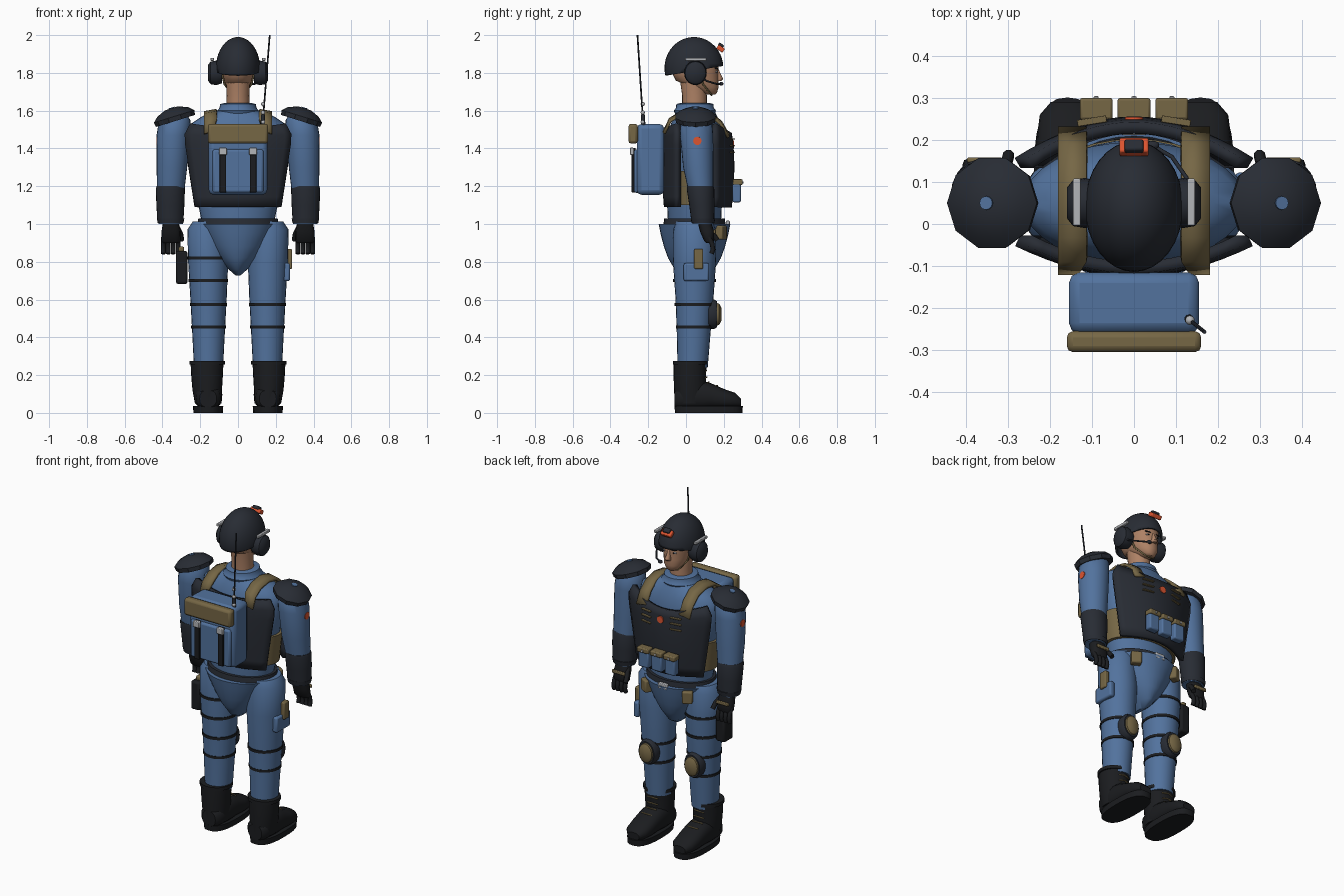
import bpy, bmesh, math
from mathutils import Vector, Matrix


def mat(name, c):
    m = bpy.data.materials.new(name)
    m.diffuse_color = (*c, 1)
    return m


BLUE = mat("blue_cloth", (.085, .17, .34))
BLACK = mat("dark_armour", (.021, .025, .034))
BOOT = mat("boot_black", (.011, .012, .014))
TAN = mat("tan_webbing", (.18, .135, .06))
SKIN = mat("skin", (.42, .22, .13))
GREY = mat("light_metal", (.45, .46, .48))
RED = mat("red", (.72, .09, .03))


def finish(name, bm, m, angle=40, mods=()):
    bmesh.ops.recalc_face_normals(bm, faces=bm.faces)
    me = bpy.data.meshes.new(name)
    bm.to_mesh(me)
    bm.free()
    o = bpy.data.objects.new(name, me)
    bpy.context.collection.objects.link(o)
    me.materials.append(m)
    for kind, props in mods:
        md = o.modifiers.new(kind, kind)
        for k, v in props.items():
            setattr(md, k, v)
    bpy.ops.object.select_all(action='DESELECT')
    o.select_set(True)
    bpy.context.view_layer.objects.active = o
    bpy.ops.object.shade_smooth_by_angle(angle=math.radians(angle))
    return o


def loft(name, rings, m, n=24, p=2.0, axis='z', angle=40):
    """Rings are (t, a, b, ra, rb): a superellipse at t along the axis."""
    bm = bmesh.new()
    loops = []
    for t, a, b, ra, rb in rings:
        loop = []
        for i in range(n):
            c, s = math.cos(2 * math.pi * i / n), math.sin(2 * math.pi * i / n)
            u = a + ra * math.copysign(abs(c) ** (2 / p), c)
            v = b + rb * math.copysign(abs(s) ** (2 / p), s)
            co = {'z': (u, v, t), 'y': (u, t, v), 'x': (t, u, v)}[axis]
            loop.append(bm.verts.new(co))
        loops.append(loop)
    for l0, l1 in zip(loops, loops[1:]):
        for i in range(n):
            j = (i + 1) % n
            bm.faces.new((l0[i], l0[j], l1[j], l1[i]))
    bm.faces.new(loops[0])
    bm.faces.new(loops[-1])
    return finish(name, bm, m, angle)


def box(name, loc, size, m, bevel=.008, rot=(0, 0, 0)):
    bm = bmesh.new()
    bmesh.ops.create_cube(bm, size=1)
    bmesh.ops.scale(bm, vec=size, verts=bm.verts)
    o = finish(name, bm, m, mods=[('BEVEL', dict(width=bevel, segments=2))])
    o.location, o.rotation_euler = loc, rot
    return o


def ball(name, loc, scale, m):
    bm = bmesh.new()
    bmesh.ops.create_uvsphere(bm, u_segments=20, v_segments=12, radius=1)
    bmesh.ops.scale(bm, vec=scale, verts=bm.verts)
    bmesh.ops.translate(bm, vec=loc, verts=bm.verts)
    return finish(name, bm, m)


def tube(name, pts, r, m):
    cu = bpy.data.curves.new(name, 'CURVE')
    cu.dimensions, cu.bevel_depth, cu.bevel_resolution, cu.use_fill_caps = '3D', r, 2, True
    sp = cu.splines.new('POLY')
    sp.points.add(len(pts) - 1)
    for q, co in zip(sp.points, pts):
        q.co = (*co, 1)
    o = bpy.data.objects.new(name, cu)
    bpy.context.collection.objects.link(o)
    cu.materials.append(m)
    bpy.ops.object.select_all(action='DESELECT')
    o.select_set(True)
    bpy.context.view_layer.objects.active = o
    bpy.ops.object.convert(target='MESH')
    return o


def sheet(name, rows, m, thick):
    """Solidified grid through rows of points."""
    bm = bmesh.new()
    vs = [[bm.verts.new(c) for c in r] for r in rows]
    for a, b in zip(vs, vs[1:]):
        for i in range(len(a) - 1):
            bm.faces.new((a[i], a[i + 1], b[i + 1], b[i]))
    return finish(name, bm, m, mods=[('SOLIDIFY', dict(thickness=thick, offset=0))])


# Torso, collar, waist and pelvis
loft("torso", [(1.0, 0, .045, .19, .14), (1.1, 0, .045, .21, .145), (1.3, 0, .05, .235, .15),
               (1.47, 0, .05, .265, .145), (1.53, 0, .05, .25, .13), (1.57, 0, .05, .19, .115),
               (1.6, 0, .05, .11, .1)], BLUE, 32)
loft("collar", [(1.585, 0, .047, .105, .105), (1.60, 0, .047, .11, .112), (1.615, 0, .047, .098, .1),
                (1.635, 0, .047, .094, .098), (1.64, 0, .047, .075, .08)], BLUE, 28)
loft("belt", [(.995, 0, .045, .215, .165), (1.03, 0, .045, .21, .16)], BLACK, 32)
loft("pelvis", [(1.0, 0, .045, .215, .19), (.95, 0, .045, .19, .18), (.88, 0, .045, .15, .162),
                (.82, 0, .045, .11, .14), (.76, 0, .045, .05, .105), (.727, 0, .045, .012, .05)], BLUE, 32)
box("belt_buckle", (0, .222, 1.0), (.06, .02, .035), GREY, .004)


# Vest plates: curved front and back armour
def plate(name, edge_y, mid_y, scoop):
    rows = []
    for k in range(9):
        v = k / 8
        w = .222 + .055 * min(1, v * 1.25) - (.03 if k == 8 else 0)
        swell = math.sin(math.pi * (.15 + .7 * v))
        rows.append([(w * u, edge_y + (mid_y - edge_y) * (1 - u * u) * (.75 + .25 * swell),
                      1.09 + .44 * v - scoop * v ** 3 * (1 - u * u))
                     for u in [i / 8 - 1 for i in range(17)]])
    sheet(name, rows, BLACK, .028)


plate("vest_front_plate", .145, .242, .05)
plate("vest_back_plate", -.04, -.113, .02)
loft("vest_side_band", [(1.1, 0, .048, .23, .148), (1.28, 0, .05, .25, .153)], TAN, 32)
for x in (-.09, 0, .09):
    box("vest_pouch", (x, .268, 1.17), (.07, .045, .11), BLUE, .008)
    box("pouch_flap", (x, .274, 1.222), (.078, .052, .03), TAN, .006)
    box("pouch_snap", (x, .301, 1.22), (.012, .006, .012), GREY, .002)
loft("chest_badge", [(.235, 0, 1.42, .023, .023), (.255, 0, 1.42, .021, .021)], RED, 20, axis='y')

# Backpack with bedroll, straps and antenna
box("backpack", (0, -.188, 1.342), (.31, .145, .375), BLUE, .025)
box("backpack_pocket", (0, -.258, 1.28), (.27, .035, .23), BLUE, .012)
box("backpack_roll", (0, -.28, 1.478), (.32, .05, .105), TAN, .015)
tube("antenna_base", [(.13, -.225, 1.5), (.132, -.228, 1.58)], .011, BLACK)
tube("antenna_whip", [(.132, -.228, 1.55), (.168, -.257, 2.0)], .0045, BLACK)
for z in (1.54, 1.59, 1.635):
    ball("antenna_joint", (.133, -.229, z), (.011, .011, .012), GREY)

# Neck, head and face
loft("neck", [(1.58, 0, .045, .065, .065), (1.68, 0, .045, .06, .065), (1.78, 0, .035, .065, .07)], SKIN)
loft("head", [(1.685, 0, .128, .022, .025), (1.695, 0, .122, .038, .042), (1.725, 0, .095, .062, .078),
              (1.76, 0, .058, .074, .113), (1.80, 0, .048, .083, .123), (1.85, 0, .048, .086, .124),
              (1.9, 0, .046, .075, .11)], SKIN, p=2.2)
loft("nose", [(1.758, 0, .168, .016, .02), (1.768, 0, .175, .018, .022), (1.79, 0, .17, .011, .016),
              (1.82, 0, .164, .008, .008)], SKIN, 12)
box("mouth", (0, .158, 1.733), (.042, .016, .006), RED, .002).data.materials[0] = mat("lips", (.25, .09, .06))
for s in (-1, 1):
    ball("eye", (s * .033, .158, 1.806), (.013, .01, .006), GREY)
    ball("pupil", (s * .033, .165, 1.806), (.005, .005, .005), BOOT)
    box("eyebrow", (s * .034, .162, 1.823), (.034, .012, .006), BOOT, .002, (0, s * -.12, s * -.25))

# Helmet: ellipsoid cut along a sloping brim
bm = bmesh.new()
bmesh.ops.create_uvsphere(bm, u_segments=32, v_segments=20, radius=1)
bmesh.ops.scale(bm, vec=(.117, .156, .165), verts=bm.verts)
bmesh.ops.translate(bm, vec=(0, .042, 1.825), verts=bm.verts)
bmesh.ops.bisect_plane(bm, geom=bm.verts[:] + bm.edges[:] + bm.faces[:], plane_co=(0, .04, 1.81),
                       plane_no=(0, -.17, 1), clear_inner=True)
finish("helmet", bm, BLACK, mods=[('SOLIDIFY', dict(thickness=.012, offset=-1))])
box("helmet_light", (0, .183, 1.928), (.07, .04, .025), RED, .005, (-.6, 0, 0))
box("light_mount", (0, .185, 1.945), (.045, .03, .02), BLACK, .005, (-.6, 0, 0))
tube("mic_boom", [(.14, .06, 1.79), (.125, .11, 1.757), (.09, .16, 1.742), (.05, .183, 1.742)], .005, BLACK)
ball("microphone", (.045, .187, 1.742), (.015, .011, .01), BLACK)

for s in (-1, 1):
    # Headset and chin strap
    loft("ear_cup", [(s * .085, .05, 1.80, .05, .055), (s * .115, .05, 1.80, .06, .065),
                     (s * .145, .05, 1.80, .055, .06), (s * .16, .05, 1.80, .036, .04)], BLACK, 20, axis='x')
    box("headset_rail", (s * .136, .052, 1.872), (.018, .112, .016), GREY, .003)
    tube("chin_strap", [(s * .088, .07, 1.81), (s * .072, .09, 1.74), (s * .035, .13, 1.69), (0, .135, 1.683)], .005, TAN)

    # Shoulder webbing, vest slots and pack straps
    path = [(-.115, 1.49), (-.085, 1.555), (-.03, 1.59), (.05, 1.602), (.13, 1.585), (.185, 1.54), (.225, 1.47)]
    sheet("shoulder_webbing", [[(s * (.112 + .02 * (i == 0)), y, z), (s * .18, y, z - .012)]
                               for i, (y, z) in enumerate(path)], TAN, .015)
    for z in (1.45, 1.415, 1.38):
        box("vest_slot", (s * .1, .245, z), (.07, .016, .007), TAN, .002, (0, 0, s * -.16))
    box("pack_strap", (s * .08, -.278, 1.285), (.034, .02, .235), BOOT, .003)
    box("pack_buckle", (s * .08, -.287, 1.385), (.042, .02, .038), GREY, .004)

    # Arm, dark forearm guard and cuff
    loft("arm", [(1.585, s * .325, .055, .05, .05), (1.55, s * .335, .055, .083, .082),
                 (1.47, s * .343, .056, .088, .088), (1.3, s * .35, .065, .081, .08),
                 (1.2, s * .355, .076, .074, .069), (1.0, s * .356, .09, .064, .056)], BLUE)
    loft("forearm_guard", [(1.2, s * .358, .075, .073, .07), (1.185, s * .358, .077, .077, .073),
                           (1.1, s * .358, .084, .074, .067), (1.03, s * .358, .088, .07, .062)], BLACK)
    loft("cuff", [(1.005, s * .357, .09, .068, .06), (1.03, s * .357, .09, .073, .065)], BLACK)
    loft("arm_patch", [(s * .4, .06, 1.44, .023, .023), (s * .432, .06, 1.44, .022, .022)], RED, 16, axis='x')

    # Shoulder cap, tilted outward
    T = Matrix.Translation((s * .335, .05, 1.56)) @ Matrix.Rotation(s * .3, 4, 'Y')
    cap = loft("shoulder_cap", [(-.015, 0, 0, .108, .108), (.01, 0, 0, .112, .112), (.035, 0, 0, .085, .085),
                                (.055, 0, 0, .035, .035)], BLACK, 10, angle=30)
    stud = loft("shoulder_stud", [(.04, 0, 0, .018, .018), (.059, 0, 0, .016, .016)], BLUE, 12)
    cap.matrix_world = stud.matrix_world = T

    # Gloved hand
    loft("palm", [(1.02, s * .355, .095, .04, .035), (.96, s * .355, .112, .05, .038),
                  (.91, s * .355, .122, .05, .026), (.9, s * .355, .124, .042, .018)], BOOT, 16, 2.6)
    for i in range(4):
        x = s * (.317 + .026 * i)
        tube("finger", [(x, .12, .93), (x, .138, .895), (x, .143, .865), (x, .135, .843)], .0125, BOOT)
    tube("thumb", [(s * .32, .11, .98), (s * .303, .145, .945), (s * .298, .165, .915)], .014, BOOT)
    box("glove_strap", (s * .355, .152, .96), (.085, .012, .02), TAN, .004)

    # Leg, straps and knee pad
    loft("leg", [(1.012, s * .15, .045, .09, .1), (.97, s * .162, .045, .106, .112),
                 (.8, s * .158, .045, .106, .114), (.6, s * .156, .045, .096, .1),
                 (.4, s * .156, .04, .085, .088), (.24, s * .156, .035, .077, .08)], BLUE)
    for z, rx, ry in ((.575, .099, .103), (.455, .092, .095)):
        loft("knee_strap", [(z - .008, s * .156, .043, rx, ry), (z + .008, s * .156, .043, rx, ry)], BOOT)
    loft("knee_pad_rim", [(.12, s * .156, .522, .062, .078), (.15, s * .156, .522, .062, .078),
                          (.165, s * .156, .522, .053, .068)], BLACK, 20, axis='y')
    loft("knee_pad", [(.15, s * .156, .522, .048, .062), (.175, s * .156, .522, .044, .057),
                      (.187, s * .156, .522, .026, .036)], TAN, 20, axis='y')
    box("belt_pouch", (s * .14, .185, .955), (.06, .045, .075), TAN, .008, (0, 0, s * -.5))

    # Boot: sole, foot, shaft, rim and laces
    X = s * .158
    loft("boot_sole", [(0, X, .12, .078, .178), (.036, X, .12, .08, .181)], BOOT, 28, 2.6)
    loft("boot_foot", [(-.06, X, .075, .045, .045), (-.04, X, .08, .065, .06), (.06, X, .095, .075, .08),
                       (.13, X, .09, .074, .068), (.2, X, .075, .074, .052), (.26, X, .066, .066, .04),
                       (.29, X, .055, .04, .022)], BOOT, 20, 2.4, 'y')
    loft("boot_shaft", [(.05, X, .025, .07, .085), (.12, s * .163, .022, .078, .085),
                        (.2, s * .164, .02, .084, .086), (.265, s * .164, .022, .087, .088)], BOOT)
    loft("boot_rim", [(.255, s * .164, .022, .094, .092), (.275, s * .164, .022, .094, .092)], BOOT)
    for y, z in ((.108, .225), (.11, .19), (.122, .163), (.165, .145)):
        tube("boot_lace", [(X - .035, y - .008, z - .005), (X, y, z), (X + .035, y - .008, z - .005)], .004, TAN)

# Holster on one thigh
box("holster", (-.298, .05, .77), (.062, .09, .175), BOOT, .012)
box("holster_grip", (-.3, .06, .865), (.03, .05, .03), TAN, .008)
for z, r in ((.82, .11), (.70, .105)):
    loft("holster_strap", [(z - .008, -.158, .045, r, r + .008), (z + .008, -.158, .045, r, r + .008)], BOOT)

# Cargo pocket and tan pouch on the other thigh
box("cargo_pocket", (.258, .055, .745), (.035, .135, .095), BLUE, .01)
box("cargo_tab", (.272, .067, .815), (.03, .048, .105), TAN, .006)
